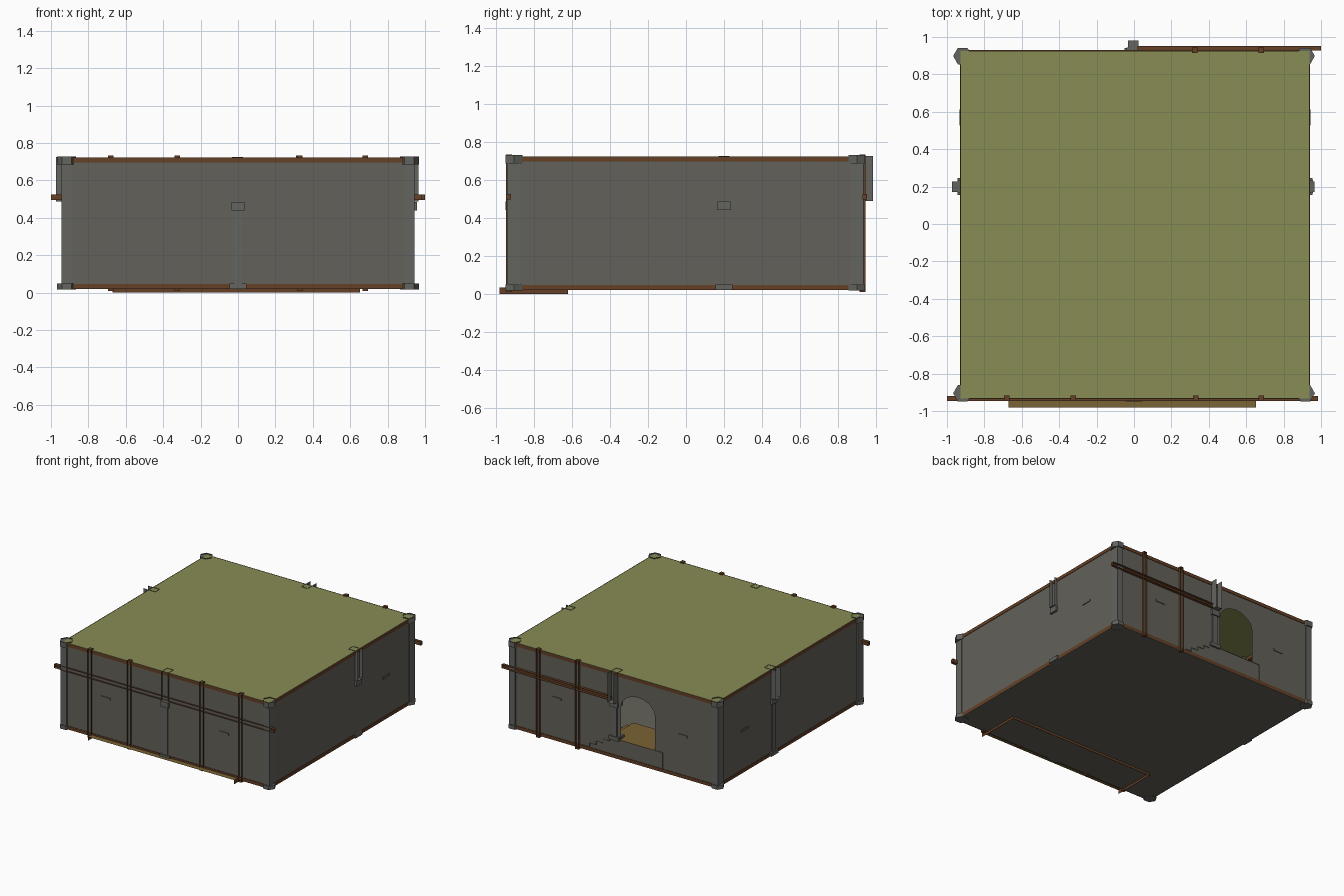
import bpy, bmesh, math

if "Cube" in bpy.data.objects:
    bpy.data.objects.remove(bpy.data.objects["Cube"])


def material(name, rgb):
    m = bpy.data.materials.new(name)
    m.diffuse_color = (*rgb, 1)
    m.use_nodes = True
    m.node_tree.nodes["Principled BSDF"].inputs["Base Color"].default_value = m.diffuse_color
    return m


STONE = material("wall stone", (0.125, 0.12, 0.10))
TRIM = material("column stone", (0.125, 0.128, 0.115))
WOOD = material("dark wood", (0.13, 0.05, 0.019))
PLANK = material("tan planks", (0.19, 0.125, 0.033))
ROOF = material("olive ceiling", (0.25, 0.265, 0.088))

X0, X1, Y0, Y1, Z0, Z1 = -0.927, 0.938, -0.932, 0.925, 0.02, 0.722

# Each wall: distance from the origin and a map from (along, outward) to x, y
SIDES = {
    "front": (-Y0, lambda u, d: (u, -d)),
    "back": (Y1, lambda u, d: (u, d)),
    "right": (X1, lambda u, d: (d, u)),
    "left": (-X0, lambda u, d: (-d, u)),
}


def mesh(name, polys, mats, idx=None, fix=True):
    bm = bmesh.new()
    for i, p in enumerate(polys):
        f = bm.faces.new([bm.verts.new(v) for v in p])
        f.material_index = idx[i] if idx else 0
    bmesh.ops.remove_doubles(bm, verts=bm.verts, dist=1e-5)
    if fix:
        bmesh.ops.recalc_face_normals(bm, faces=bm.faces)
    me = bpy.data.meshes.new(name)
    bm.to_mesh(me)
    bm.free()
    for m in mats:
        me.materials.append(m)
    ob = bpy.data.objects.new(name, me)
    bpy.context.collection.objects.link(ob)
    return ob


def box(name, side, u, d, z, mat, skip=()):
    """Box on a wall: u along it, d outward relative to the wall; skip leaves faces open."""
    dist, to = SIDES[side]

    def v(a, b, c):
        return (*to(u[a], dist + d[b]), z[c])
    faces = {
        "outer": [v(0, 1, 0), v(1, 1, 0), v(1, 1, 1), v(0, 1, 1)],
        "inner": [v(0, 0, 0), v(0, 0, 1), v(1, 0, 1), v(1, 0, 0)],
        "start": [v(0, 0, 0), v(0, 1, 0), v(0, 1, 1), v(0, 0, 1)],
        "end": [v(1, 0, 0), v(1, 0, 1), v(1, 1, 1), v(1, 1, 0)],
        "bottom": [v(0, 0, 0), v(1, 0, 0), v(1, 1, 0), v(0, 1, 0)],
        "top": [v(0, 0, 1), v(0, 1, 1), v(1, 1, 1), v(1, 0, 1)],
    }
    return mesh(name, [p for k, p in faces.items() if k not in skip], [mat])


# Ceiling and floor
mesh("ceiling", [[(X0, Y0, Z1), (X1, Y0, Z1), (X1, Y1, Z1), (X0, Y1, Z1)]], [ROOF], fix=False)
mesh("floor", [[(X0, Y0, Z0), (X0, Y1, Z0), (X1, Y1, Z0), (X1, Y0, Z0)]], [STONE], fix=False)

# Plain walls
mesh("front_wall", [[(X0, Y0, Z0), (X1, Y0, Z0), (X1, Y0, Z1), (X0, Y0, Z1)]], [STONE], fix=False)
mesh("right_wall", [[(X1, Y0, Z0), (X1, Y1, Z0), (X1, Y1, Z1), (X1, Y0, Z1)]], [STONE], fix=False)
mesh("left_wall", [[(X0, Y1, Z0), (X0, Y0, Z0), (X0, Y0, Z1), (X0, Y1, Z1)]], [STONE], fix=False)

# Back wall with an arched doorway, one half either side of the arch centre
AX, AW, SILL, SPRING, RISE = -0.215, 0.155, 0.18, 0.45, 0.12
halves = []
for s, end in ((1, X1), (-1, X0)):
    pts = [(AX, Z0), (end, Z0), (end, Z1), (AX, Z1)]
    for i in range(5):
        t = math.radians(90 - i * 22.5)
        pts.append((AX + s * AW * math.cos(t), SPRING + RISE * math.sin(t)))
    pts += [(AX + s * AW, SILL), (AX, SILL)]
    pts = [(x, Y1, z) for x, z in pts]
    halves.append(pts[::-1] if s > 0 else pts)
mesh("back_wall", halves, [STONE])

# Wooden trims along the top and bottom of every wall
for side in SIDES:
    lo, hi = (X0, X1) if side in ("front", "back") else (Y0, Y1)
    box(side + "_top_trim", side, (lo, hi), (-0.03, 0.004), (0.695, 0.7215), WOOD, ("top",))
    box(side + "_bottom_trim", side, (lo, hi), (-0.03, 0.004), (0.0205, 0.047), WOOD, ("bottom",))

# Wooden posts and rails, open on the outer side
for x in (-0.68, -0.325, 0.33, 0.68):
    box("front_post", "front", (x - 0.015, x + 0.015), (-0.016, 0.014), (0.01, 0.733), WOOD, ("outer",))
for x in (0.325, 0.68):
    box("back_post", "back", (x - 0.015, x + 0.015), (-0.012, 0.018), (0.01, 0.733), WOOD, ("outer",))
box("front_rail", "front", (-1.0, 0.985), (-0.012, 0.015), (0.495, 0.525), WOOD, ("outer",))
box("back_rail", "back", (0.02, 1.0), (0.003, 0.026), (0.495, 0.525), WOOD, ("outer",))

# Wall pilasters: base, shaft, cap and open upper bracket
for side, u, shaft_out, reach, foot in (
        ("front", 0.0, 0.008, 0.012, 0.02), ("right", 0.2, -0.004, 0.027, 0.02),
        ("left", 0.2, 0.008, 0.045, 0.02), ("back", -0.005, 0.008, 0.057, 0.17)):
    box(side + "_pilaster_base", side, (u - 0.045, u + 0.045), (-0.06, 0.016), (foot, foot + 0.03), TRIM)
    box(side + "_pilaster_shaft", side, (u - 0.022, u + 0.022), (-0.045, shaft_out), (foot + 0.03, 0.44), TRIM)
    box(side + "_pilaster_cap", side, (u - 0.035, u + 0.035), (-0.055, 0.018), (0.44, 0.485), TRIM)
    box(side + "_pilaster_bracket", side, (u - 0.028, u + 0.028), (-0.06, reach), (0.487, 0.725), TRIM,
        ("outer", "top"))

# Small stone plates behind the wall lamps
for side, u in (("front", -0.54), ("front", 0.53), ("back", 0.52), ("back", -0.62),
                ("right", 0.57), ("left", 0.57)):
    box(side + "_lamp_plate", side, (u - 0.043, u + 0.043), (-0.004, 0.006), (0.358, 0.375), STONE)


# Corner columns with hexagonal base and cap
def hexagon(name, cx, cy, r, z0, z1):
    ring = [(cx + r * math.cos(math.radians(60 * i)), cy + r * math.sin(math.radians(60 * i))) for i in range(6)]
    polys = [[(*ring[i], z0), (*ring[i - 5], z0), (*ring[i - 5], z1), (*ring[i], z1)] for i in range(6)]
    polys.append([(*p, z0 if z0 > 0.5 else z1) for p in ring])
    polys.append([(*p, z0 + 0.001 if z0 < 0.5 else z1 - 0.008) for p in ring])
    mesh(name, polys, [TRIM])


for sx in (-1, 1):
    for cy in (-0.905, 0.898):
        cx = sx * 0.916
        side = "front" if cy < 0 else "back"
        hexagon("corner_base", cx, cy, 0.051, 0.017, 0.048)
        hexagon("corner_cap", cx, cy, 0.051, 0.685, 0.729)
        box("corner_shaft", side, (cx - 0.027, cx + 0.027), (-0.06, 0.008), (0.048, 0.685), TRIM)

# Low stage under the front wall, open at the front and below
SX0, SX1, SY0, SY1, SZ = -0.67, 0.652, -0.98, -0.62, 0.033
stage = [
    [(SX0, SY0, SZ), (SX1, SY0, SZ), (SX1, SY1, SZ), (SX0, SY1, SZ)],
    [(SX0, SY0, 0), (SX0, SY0, SZ), (SX0, SY1, SZ), (SX0, SY1, 0)],
    [(SX1, SY0, 0), (SX1, SY1, 0), (SX1, SY1, SZ), (SX1, SY0, SZ)],
    [(SX0, SY1, 0), (SX0, SY1, SZ), (SX1, SY1, SZ), (SX1, SY1, 0)],
]
mesh("stage", stage, [PLANK, WOOD], [0, 1, 1, 1], fix=False)

# Landing inside the doorway with steps down, open against the back wall
N, x, z = 5, 0.28, Z0
profile = [(x, z)]
for i in range(N):
    z += (SILL - Z0) / N
    profile.append((x, z))
    x = -0.44 if i == N - 1 else x - 0.06
    profile.append((x, z))
profile.append((x, Z0))
ya, yb = 0.62, Y1 + 0.004
polys, idx = [[(a, ya, b) for a, b in profile]], [0]
for p, q in zip(profile, profile[1:]):
    polys.append([(p[0], ya, p[1]), (q[0], ya, q[1]), (q[0], yb, q[1]), (p[0], yb, p[1])])
    idx.append(1 if abs(p[1] - q[1]) < 1e-6 else 0)
mesh("doorway_steps", polys, [STONE, PLANK], idx)
